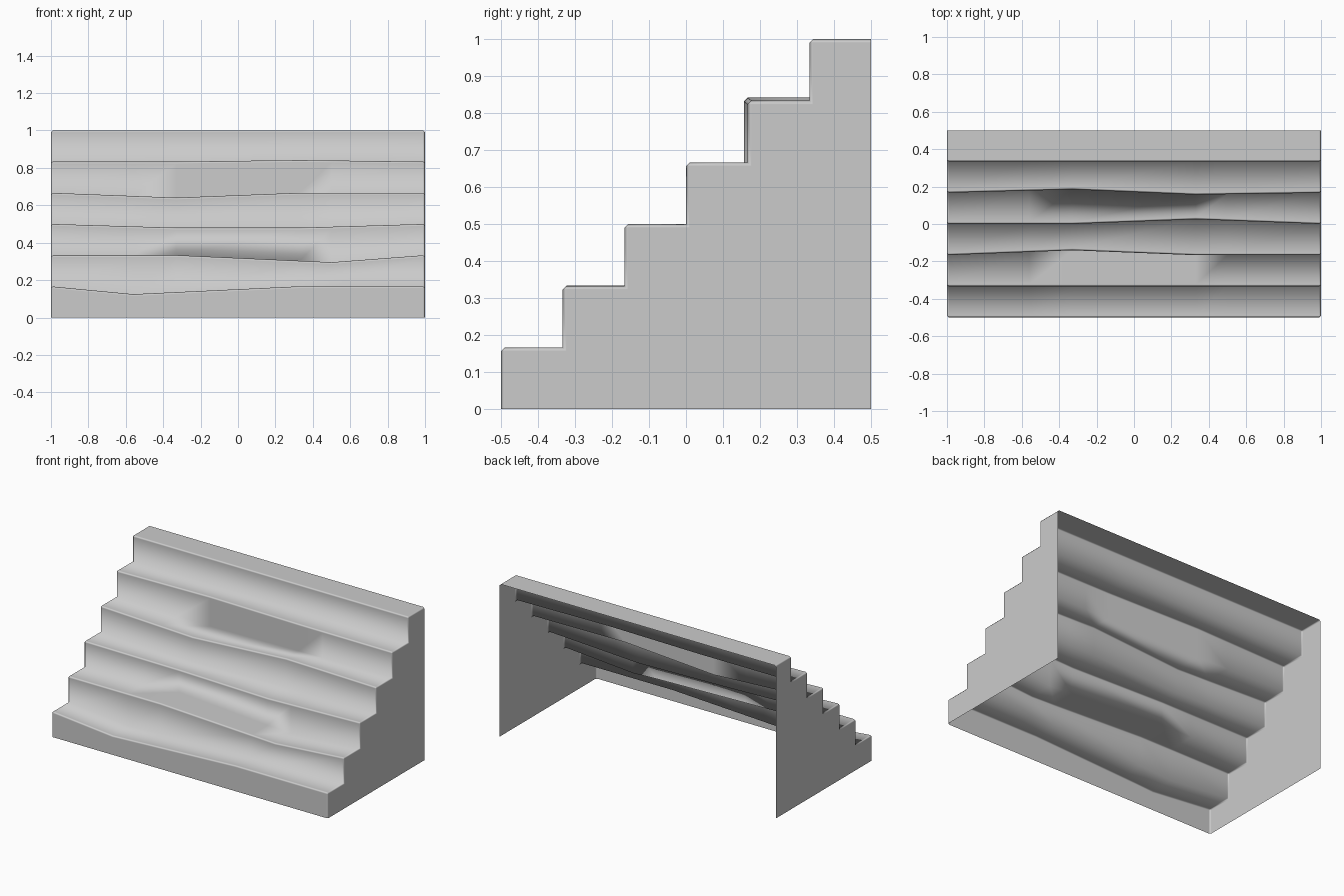
import bpy, bmesh

cube = bpy.data.objects.get("Cube")
if cube:
    bpy.data.objects.remove(cube, do_unlink=True)

STEPS = 6
SECTIONS = (-1, -0.56, -0.33, 0.33, 0.5, 1)

# Wear: step number -> (x, offset) points, zero at both ends
SAG = {0: [(-0.56, -0.042), (0.33, 0)],
       1: [(-0.33, 0), (0.5, -0.038)],
       2: [(-0.33, -0.02), (0.33, -0.02)],
       3: [(-0.33, -0.026), (0.33, 0)],
       4: [(-0.33, 0), (0.33, 0.008)]}
SHIFT = {2: [(-0.33, 0.026), (0.33, 0)],
         3: [(-0.33, 0), (0.33, 0.025)],
         4: [(-0.33, 0.018), (0.33, -0.01)]}


def wear(table, step, x):
    pts = [(-1, 0)] + table.get(step, []) + [(1, 0)]
    for (x0, a), (x1, b) in zip(pts, pts[1:]):
        if x0 <= x <= x1:
            return a + (b - a) * (x - x0) / (x1 - x0)
    return 0


def stair_profile(x):
    """Points up the stairs: riser foot, nose, riser foot, nose ... back."""
    pts, z = [], 0
    for i in range(STEPS):
        y = -0.5 + i / STEPS + wear(SHIFT, i, x)
        pts.append((x, y, z))
        z = (i + 1) / STEPS + wear(SAG, i, x)
        pts.append((x, y, z))
    pts.append((x, 0.5, z))
    return pts


bm = bmesh.new()
weight = bm.edges.layers.float.new("bevel_weight_edge")
rows = [[bm.verts.new(p) for p in stair_profile(x)] for x in SECTIONS]

# Risers and treads
for a, b in zip(rows, rows[1:]):
    for i in range(len(a) - 1):
        bm.faces.new((a[i], b[i], b[i + 1], a[i + 1]))

# Side walls; the back and the underside stay open
for row in (rows[0], rows[-1]):
    foot = bm.verts.new((row[0].co.x, 0.5, 0))
    bm.faces.new(row + [foot])
bmesh.ops.recalc_face_normals(bm, faces=bm.faces)
if next(f for f in bm.faces if f.calc_center_median().z > 0.99).normal.z < 0:
    bmesh.ops.reverse_faces(bm, faces=bm.faces)

# Chamfer the noses and the stepped side edges, not the inner corners
for a, b in zip(rows, rows[1:]):
    for i in range(1, len(a), 2):
        bm.edges.get((a[i], b[i]))[weight] = 1
for row in (rows[0], rows[-1]):
    for a, b in zip(row, row[1:]):
        bm.edges.get((a, b))[weight] = 1
for f in bm.faces:
    f.smooth = True

mesh = bpy.data.meshes.new("worn_stairs")
bm.to_mesh(mesh)
bm.free()
stairs = bpy.data.objects.new("worn_stairs", mesh)
bpy.context.collection.objects.link(stairs)

bevel = stairs.modifiers.new("worn_edges", 'BEVEL')
bevel.limit_method = 'WEIGHT'
bevel.width = 0.01
bevel.segments = 1
normals = stairs.modifiers.new("flat_faces", 'WEIGHTED_NORMAL')
normals.weight = 100

# Stone colour
stone = bpy.data.materials.new("grey_stone")
stone.use_nodes = True
colour = (0.6, 0.6, 0.6, 1)
stone.diffuse_color = colour
stone.node_tree.nodes["Principled BSDF"].inputs["Base Color"].default_value = colour
mesh.materials.append(stone)
